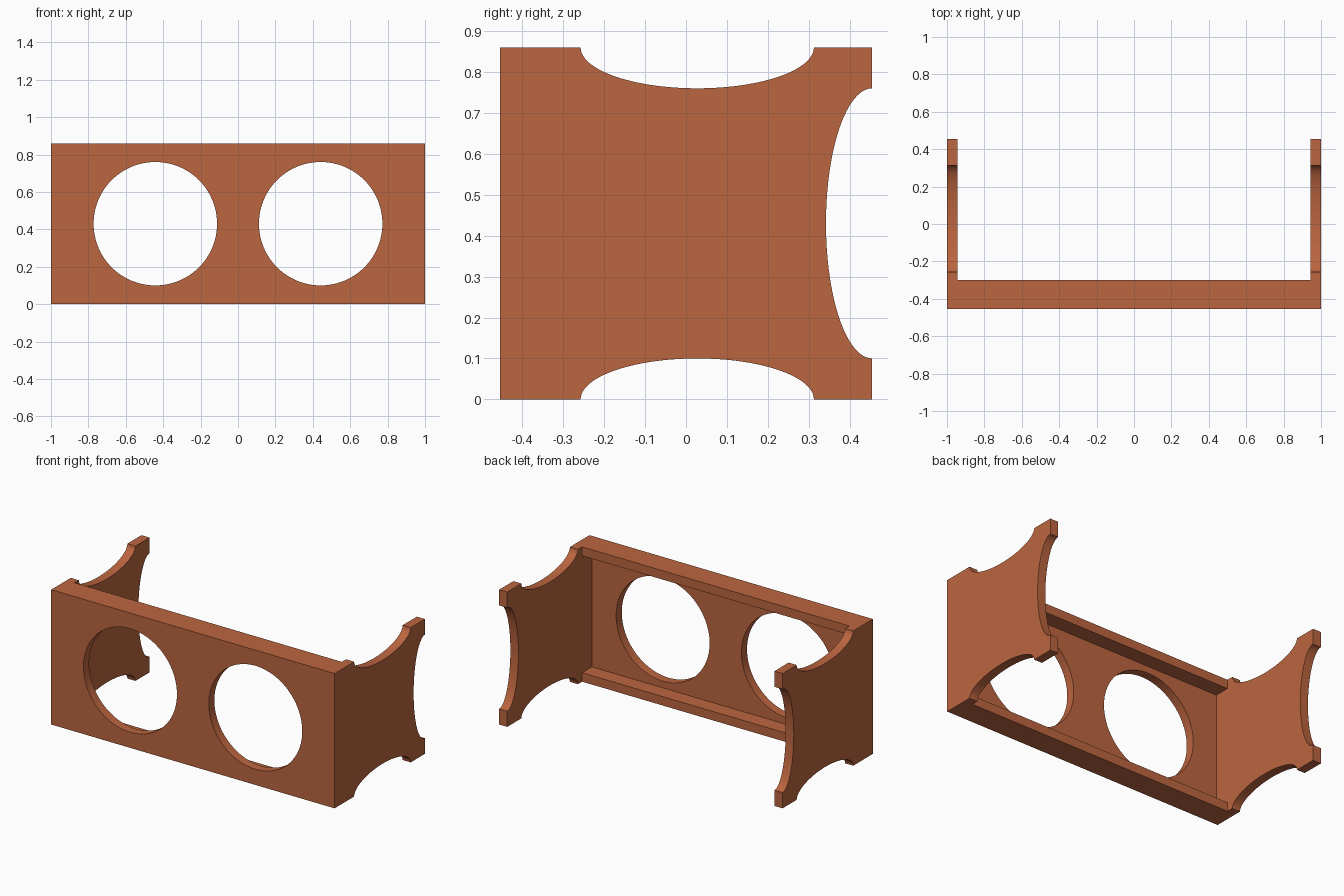
import bpy, math

if "Cube" in bpy.data.objects:
    bpy.data.objects.remove(bpy.data.objects["Cube"])

W, D, H = 2.0, 0.91, 0.86      # overall size
T = 0.057                      # wall thickness
LIP_Y = -0.30                  # rear edge of the top and bottom lips
FRONT = -D / 2


def box(name, lo, hi):
    bpy.ops.mesh.primitive_cube_add(size=1, location=[(a + b) / 2 for a, b in zip(lo, hi)])
    ob = bpy.context.object
    ob.name = name
    ob.scale = [b - a for a, b in zip(lo, hi)]
    bpy.ops.object.transform_apply(location=True, scale=True)
    return ob


def cylinder(name, loc, rot, scale, depth):
    bpy.ops.mesh.primitive_cylinder_add(vertices=96, radius=1, depth=depth)
    ob = bpy.context.object
    ob.name = name
    ob.scale = (scale[0], scale[1], 1)
    ob.rotation_euler = rot
    ob.location = loc
    bpy.ops.object.transform_apply(location=True, rotation=True, scale=True)
    return ob


def cut(target, cutter):
    mod = target.modifiers.new(cutter.name, 'BOOLEAN')
    mod.operation = 'DIFFERENCE'
    mod.solver = 'EXACT'
    mod.object = cutter
    bpy.context.view_layer.objects.active = target
    bpy.ops.object.modifier_apply(modifier=mod.name)
    bpy.data.objects.remove(cutter)


# Solid block hollowed into a front panel, two side panels and two lips
frame = box("shelf_frame", (-W / 2, FRONT, 0), (W / 2, -FRONT, H))
inner = W / 2 - T
cut(frame, box("rear_opening", (-inner, LIP_Y, -1), (inner, 1, 2)))
cut(frame, box("lip_recess", (-inner, FRONT + T, T), (inner, LIP_Y + 0.1, H - T)))

# Two round openings in the front panel
for side in (-1, 1):
    cut(frame, cylinder("round_hole", (side * 0.442, FRONT, H / 2),
                        (math.pi / 2, 0, 0), (0.33, 0.33), 0.3))

# Elliptical scoops through both side panels: (y, z, half width y, half height z)
scoops = [(0.0275, 0, 0.285, 0.10), (0.0275, H, 0.285, 0.10), (-FRONT, H / 2, 0.113, 0.33)]
for y, z, ry, rz in scoops:
    cut(frame, cylinder("side_scoop", (0, y, z), (0, math.pi / 2, 0), (rz, ry), 3))

# Terracotta colour and smooth curved rims
mat = bpy.data.materials.new("terracotta")
mat.diffuse_color = (0.50, 0.13, 0.05, 1)
mat.use_nodes = True
mat.node_tree.nodes["Principled BSDF"].inputs["Base Color"].default_value = mat.diffuse_color
frame.data.materials.clear()
frame.data.materials.append(mat)
bpy.ops.object.select_all(action='DESELECT')
frame.select_set(True)
bpy.context.view_layer.objects.active = frame
bpy.ops.object.shade_smooth_by_angle(angle=math.radians(30))
